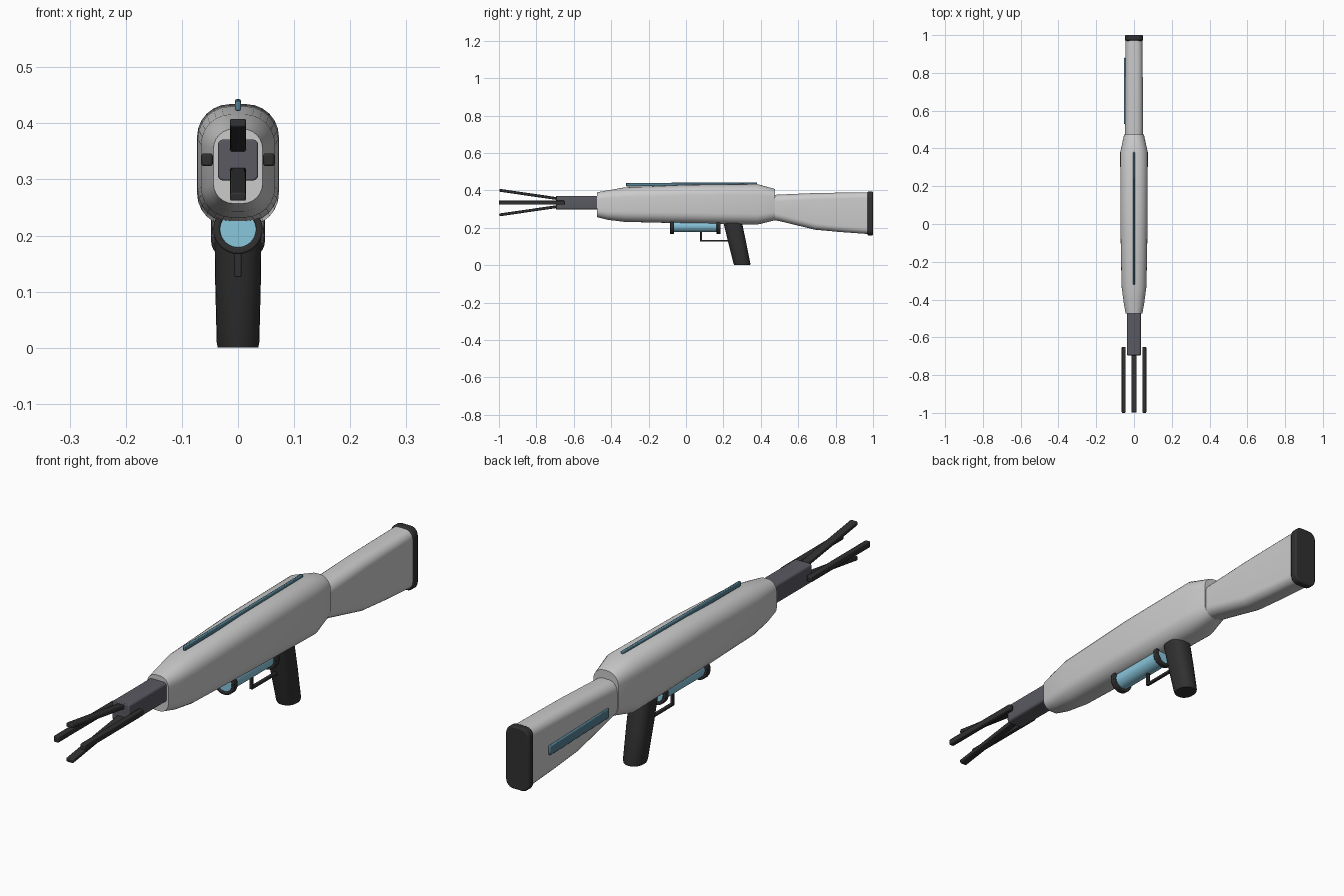
import bpy, bmesh
from math import cos, sin, pi, radians
from mathutils import Vector

if "Cube" in bpy.data.objects:
    bpy.data.objects.remove(bpy.data.objects["Cube"])


def material(name, rgb):
    m = bpy.data.materials.new(name)
    m.diffuse_color = (*rgb, 1)
    m.use_nodes = True
    m.node_tree.nodes["Principled BSDF"].inputs["Base Color"].default_value = m.diffuse_color
    return m


SHELL = material("shell_grey", (0.62, 0.62, 0.64))
BLACK = material("black", (0.03, 0.03, 0.03))
STEEL = material("dark_steel", (0.10, 0.10, 0.12))
CYAN = material("light_blue", (0.25, 0.57, 0.72))
TEAL = material("teal", (0.09, 0.22, 0.29))


def finish(bm, name, mat, bevel=0.0):
    bmesh.ops.recalc_face_normals(bm, faces=bm.faces[:])
    me = bpy.data.meshes.new(name)
    bm.to_mesh(me)
    bm.free()
    me.materials.append(mat)
    ob = bpy.data.objects.new(name, me)
    bpy.context.collection.objects.link(ob)
    bpy.ops.object.select_all(action='DESELECT')
    ob.select_set(True)
    bpy.context.view_layer.objects.active = ob
    if bevel:
        mod = ob.modifiers.new("bevel", 'BEVEL')
        mod.width, mod.segments, mod.limit_method = bevel, 2, 'ANGLE'
    bpy.ops.object.shade_smooth_by_angle(angle=radians(32))
    return ob


def rounded(hu, hv, r, seg=6):
    """Rounded rectangle outline with half sizes hu, hv."""
    r = min(r, hu, hv)
    pts = []
    for k, (su, sv) in enumerate(((1, 1), (-1, 1), (-1, -1), (1, -1))):
        for i in range(seg + 1):
            a = (k + i / seg) * pi / 2
            pts.append((su * (hu - r) + r * cos(a), sv * (hv - r) + r * sin(a)))
    return pts


def loft(name, rings, mat, bevel=0.0):
    """Skin a list of equal-length rings and cap both ends."""
    bm = bmesh.new()
    loops = [[bm.verts.new(p) for p in ring] for ring in rings]
    n = len(loops[0])
    for a, b in zip(loops, loops[1:]):
        for i in range(n):
            bm.faces.new((a[i], a[(i + 1) % n], b[(i + 1) % n], b[i]))
    bm.faces.new(loops[0])
    bm.faces.new(loops[-1])
    return finish(bm, name, mat, bevel)


def along_y(name, stations, mat, bevel=0.0):
    """Stations are (y, bottom z, top z, half width, corner radius)."""
    rings = [[(u, y, (lo + hi) / 2 + v) for u, v in rounded(w, (hi - lo) / 2, r)]
             for y, lo, hi, w, r in stations]
    return loft(name, rings, mat, bevel)


def bar(name, start, end, width, height, mat, bevel=0.003):
    """Rectangular bar between two points in the y-z plane."""
    a, b = Vector(start), Vector(end)
    d = (b - a).normalized()
    side = Vector((1, 0, 0))
    up = side.cross(d)
    rings = [[p + side * width / 2 * s + up * height / 2 * t
              for s, t in ((1, 1), (-1, 1), (-1, -1), (1, -1))] for p in (a, b)]
    return loft(name, rings, mat, bevel)


def cylinder(name, y0, y1, z, r, mat, bevel=0.0, hole=0.0):
    bm = bmesh.new()
    outline = [(r, y0), (r, y1), (hole, y1), (hole, y0)]
    n = 32
    loops = [[bm.verts.new((q * cos(2 * pi * i / n), y, z + q * sin(2 * pi * i / n)))
              for i in range(n)] for q, y in (outline if hole else outline[:2])]
    pairs = list(zip(loops, loops[1:] + loops[:1])) if hole else [loops]
    for a, b in pairs:
        for i in range(n):
            bm.faces.new((a[i], a[(i + 1) % n], b[(i + 1) % n], b[i]))
    if not hole:
        bm.faces.new(loops[0])
        bm.faces.new(loops[1])
    return finish(bm, name, mat, bevel)


# Main shell, stock and butt pad
along_y("body", [(-0.475, 0.257, 0.39, 0.044, 0.036),
                 (-0.42, 0.243, 0.40, 0.054, 0.044),
                 (-0.33, 0.232, 0.416, 0.066, 0.054),
                 (0.0, 0.224, 0.430, 0.072, 0.058),
                 (0.38, 0.217, 0.434, 0.073, 0.058),
                 (0.475, 0.240, 0.408, 0.052, 0.045)], SHELL)
along_y("stock", [(0.44, 0.247, 0.374, 0.047, 0.036),
                  (0.50, 0.236, 0.378, 0.048, 0.036),
                  (0.69, 0.190, 0.386, 0.047, 0.034),
                  (0.82, 0.178, 0.388, 0.046, 0.032),
                  (0.975, 0.167, 0.390, 0.045, 0.030)], SHELL)
along_y("butt_pad", [(0.97, 0.160, 0.394, 0.048, 0.030),
                     (1.0, 0.160, 0.394, 0.048, 0.030)], BLACK, 0.005)

# Glowing strips on the top and the left of the stock
bar("top_strip", (0, -0.32, 0.431), (0, 0.38, 0.434), 0.010, 0.018, TEAL)
bar("stock_strip", (-0.049, 0.53, 0.284), (-0.049, 0.88, 0.275), 0.010, 0.035, TEAL)

# Barrel block and four prongs
along_y("barrel", [(-0.695, 0.298, 0.371, 0.036, 0.010),
                   (-0.44, 0.298, 0.371, 0.036, 0.010)], STEEL, 0.003)
for side, s in (("upper", 1), ("lower", -1)):
    bar(side + "_prong", (0, -0.652, 0.335 + s * 0.016),
        (0, -0.998, 0.335 + s * 0.066), 0.028, 0.015, BLACK)
for side, s in (("right", 1), ("left", -1)):
    bar(side + "_prong", (s * 0.055, -0.65, 0.335),
        (s * 0.055, -1.0, 0.335), 0.020, 0.023, BLACK, 0.004)

# Energy cell with end collars
cylinder("energy_cell", -0.08, 0.18, 0.211, 0.034, CYAN)
for end, y in (("front", -0.085), ("rear", 0.163)):
    cylinder(end + "_collar", y, y + 0.022, 0.211, 0.044, BLACK, 0.003, 0.032)

# Raked pistol grip
grip = [(0.0, 0.300, 0.036, 0.043), (0.01, 0.299, 0.038, 0.045),
        (0.13, 0.272, 0.041, 0.048), (0.24, 0.247, 0.042, 0.050)]
loft("grip", [[(u, y + v, z) for u, v in rounded(w, d, 0.036)]
              for z, y, w, d in grip], BLACK)

# Trigger guard
bar("guard_front", (0, 0.081, 0.235), (0, 0.081, 0.126), 0.012, 0.010, BLACK, 0.002)
bar("guard_bottom", (0, 0.076, 0.131), (0, 0.25, 0.131), 0.012, 0.010, BLACK, 0.002)
